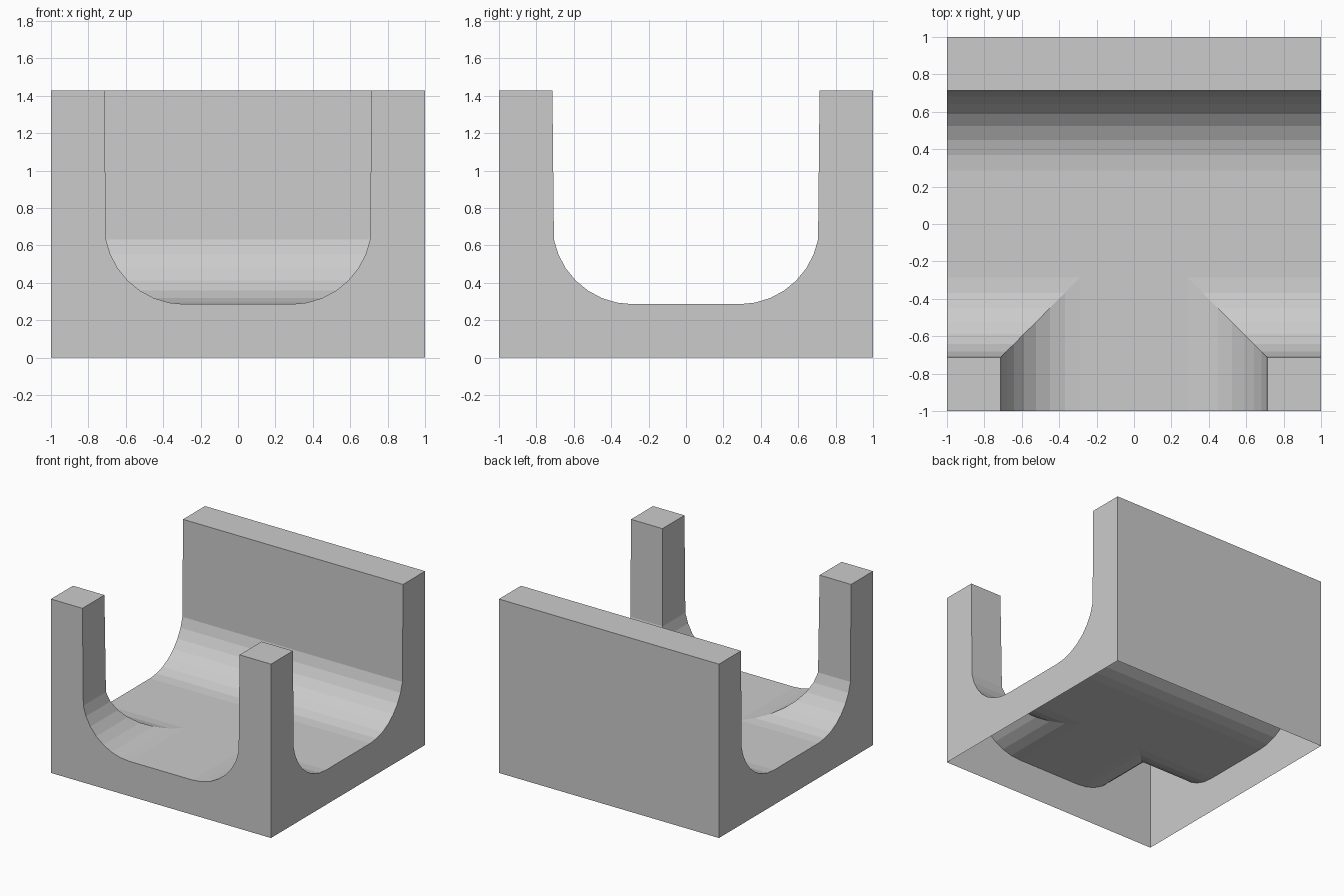
import bpy, bmesh, math

if "Cube" in bpy.data.objects:
    bpy.data.objects.remove(bpy.data.objects["Cube"])

U = 1 / 7                      # design module
FLOOR, TOP = 2 * U, 10 * U     # channel floor and wall top heights
R, C = 3 * U, 2 * U            # fillet radius and half-width of the flat floor

# Half channel profile (offset, height): floor edge, fillet, wall top
half = [(C + R * math.sin(math.radians(11.25 * i)),
         FLOOR + R - R * math.cos(math.radians(11.25 * i))) for i in range(8)]
half.append((5 * U, TOP))

bm = bmesh.new()


def face(*pts):
    return bm.faces.new([bm.verts.new(p) for p in pts])


# Full U outline of an end wall, as (across, height)
outline = [(-1, 0), (1, 0), (1, TOP)] + half[::-1] \
    + [(-p, z) for p, z in half] + [(-1, TOP)]

# Outer walls: open channel ends left, right and front, closed back
for x in (-1, 1):
    face(*[(x, a, z) for a, z in outline])
face(*[(a, -1, z) for a, z in outline])
face((-1, 1, 0), (1, 1, 0), (1, 1, TOP), (-1, 1, TOP))

# T-shaped flat floor
face(*[(x, y, FLOOR) for x, y in
       ((-1, C), (-1, -C), (-C, -C), (-C, -1), (C, -1), (C, -C), (1, -C), (1, C))])

# Curved channel sides: straight along the back, mitred at the front corners
for (p, z), (q, w) in zip(half, half[1:]):
    face((-1, p, z), (1, p, z), (1, q, w), (-1, q, w))
    for s in (-1, 1):
        face((s, -p, z), (s * p, -p, z), (s * q, -q, w), (s, -q, w))
        face((s * p, -p, z), (s * p, -1, z), (s * q, -1, w), (s * q, -q, w))

# Flat tops of the back wall and the two corner posts (underside stays open)
e = 5 * U
face((-1, e, TOP), (1, e, TOP), (1, 1, TOP), (-1, 1, TOP))
for s in (-1, 1):
    face((s * e, -1, TOP), (s, -1, TOP), (s, -e, TOP), (s * e, -e, TOP))

bmesh.ops.remove_doubles(bm, verts=bm.verts, dist=1e-5)
bmesh.ops.recalc_face_normals(bm, faces=bm.faces)
mesh = bpy.data.meshes.new("channel_junction")
bm.to_mesh(mesh)
bm.free()
bpy.context.collection.objects.link(bpy.data.objects.new("channel_junction", mesh))
